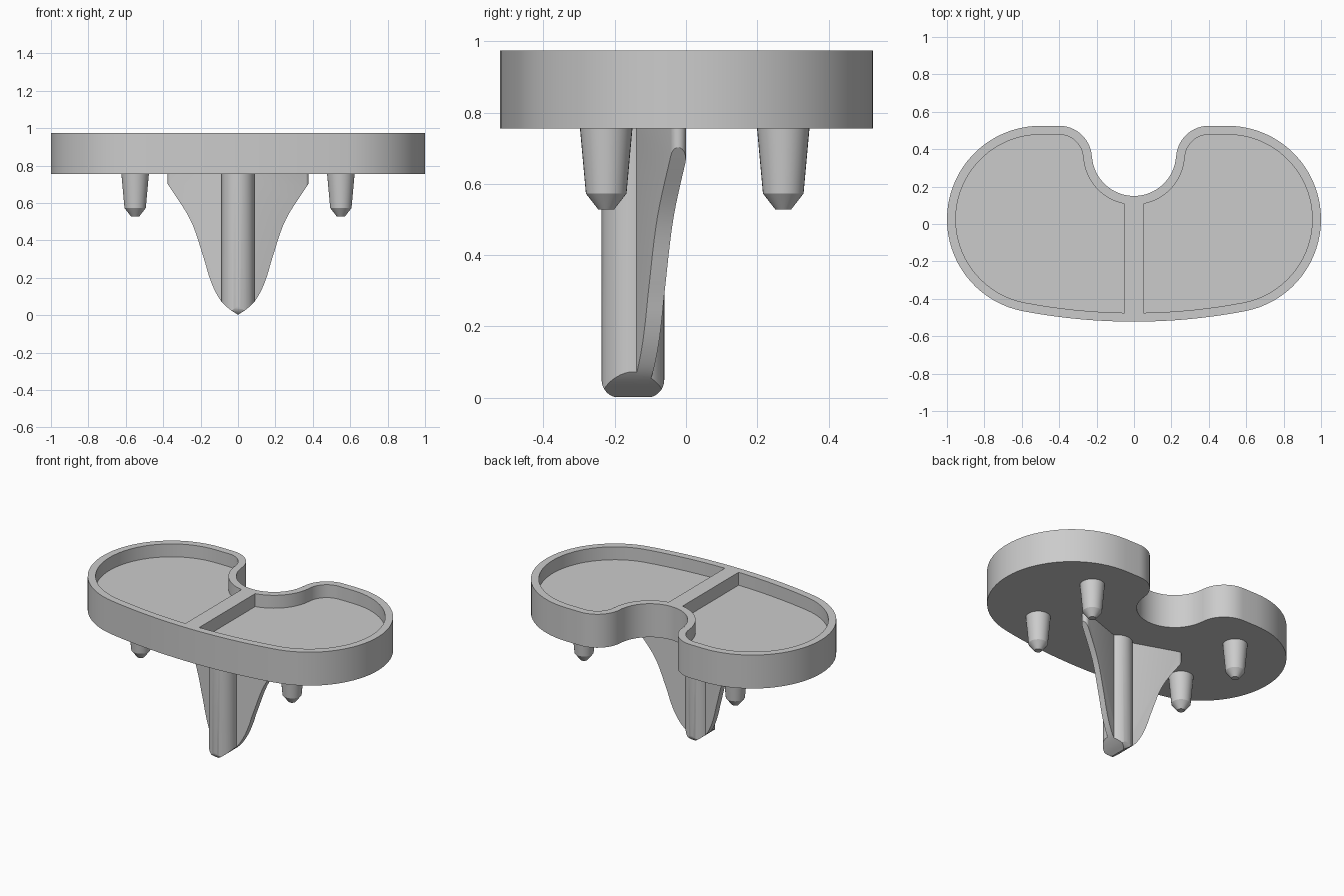
import bpy, bmesh, math
from mathutils import Vector

if "Cube" in bpy.data.objects:
    bpy.data.objects.remove(bpy.data.objects["Cube"])

grey = bpy.data.materials.new("plain grey")
grey.diffuse_color = (0.6, 0.6, 0.6, 1)
grey.use_nodes = True
grey.node_tree.nodes["Principled BSDF"].inputs["Base Color"].default_value = grey.diffuse_color


def arc(cx, cy, r, a0, a1, n):
    """Points along an arc, angles in degrees."""
    return [(cx + r * math.cos(math.radians(a0 + (a1 - a0) * i / n)),
             cy + r * math.sin(math.radians(a0 + (a1 - a0) * i / n))) for i in range(n + 1)]


def spline(pts, n=6):
    """Smooth curve through the points."""
    p = [Vector(q) for q in pts]
    p = [2 * p[0] - p[1]] + p + [2 * p[-1] - p[-2]]
    out = []
    for a, b, c, d in zip(p, p[1:], p[2:], p[3:]):
        for i in range(n):
            t = i / n
            out.append(tuple(0.5 * (2 * b + (c - a) * t + (2 * a - 5 * b + 4 * c - d) * t * t
                                    + (3 * b - a - 3 * c + d) * t ** 3)))
    return out + [tuple(pts[-1])]


def prism(name, pts, lo, hi, place=lambda u, v, w: (u, v, w)):
    """Extrude a 2D outline from lo to hi."""
    bm = bmesh.new()
    clean = [p for i, p in enumerate(pts) if math.dist(p, pts[i - 1]) > 1e-4]
    f = bm.faces.new([bm.verts.new(place(u, v, lo)) for u, v in clean])
    top = bmesh.ops.extrude_face_region(bm, geom=[f])["geom"]
    shift = Vector(place(0, 0, hi)) - Vector(place(0, 0, lo))
    bmesh.ops.translate(bm, vec=shift, verts=[v for v in top if isinstance(v, bmesh.types.BMVert)])
    bmesh.ops.recalc_face_normals(bm, faces=bm.faces)
    mesh = bpy.data.meshes.new(name)
    bm.to_mesh(mesh)
    bm.free()
    mesh.materials.append(grey)
    ob = bpy.data.objects.new(name, mesh)
    bpy.context.collection.objects.link(ob)
    return ob


def select(ob):
    bpy.ops.object.select_all(action='DESELECT')
    ob.select_set(True)
    bpy.context.view_layer.objects.active = ob


def boolean(ob, cutter, op):
    m = ob.modifiers.new("cut", 'BOOLEAN')
    m.operation, m.object, m.solver = op, cutter, 'EXACT'
    select(ob)
    bpy.ops.object.modifier_apply(modifier=m.name)
    bpy.data.objects.remove(cutter)


def smooth(ob):
    select(ob)
    bpy.ops.object.shade_smooth_by_angle(angle=math.radians(25))


def mirrored(pts):
    return [(-x, y) for x, y in reversed(pts)]


def half_outline(inset, x_min):
    """Right half of the kidney outline, from the front middle round to the notch."""
    tilt = 10.8
    big = 0.494 / math.sin(math.radians(tilt)) * 0.19 + 0.5 + 2.168   # broad front arc
    cy = 0.025 + (big - 0.5) * math.cos(math.radians(tilt))
    big = 0.5 / math.sin(math.radians(tilt)) + 0.5
    cy = 0.025 + (big - 0.5) * math.cos(math.radians(tilt))
    r_front, r_notch = big - inset, 0.225 + inset
    start = -90 + math.degrees(math.asin(x_min / r_front))
    end = -90 + math.degrees(math.asin(x_min / r_notch))
    return (arc(0, cy, r_front, start, -90 + tilt, 8)
            + arc(0.5, 0.025, 0.5 - inset, -90 + tilt, 90, 36)
            + arc(0.4, 0.35, 0.175 - inset, 90, 183.6, 14)
            + arc(0, 0.375, r_notch, -3.6, end, 16))


# Tray with two pockets either side of a divider
half = half_outline(0, 0)
tray = prism("tray", half + mirrored(half), 0.755, 0.975)
pocket = half_outline(0.047, 0.05)
for pts in (pocket, mirrored(pocket)):
    boolean(tray, prism("pocket_cutter", pts, 0.89, 1.1), 'DIFFERENCE')
smooth(tray)

# Tapering sweep that trims the stem and fins
sweep = spline([(0, 0.002), (0.045, 0.032), (0.09, 0.075), (0.128, 0.14), (0.157, 0.215),
                (0.188, 0.32), (0.255, 0.51), (0.378, 0.705)])
sweep += [(0.45, 0.82)]
sweep_outline = sweep + mirrored(sweep)


def trim(ob):
    cutter = prism("sweep_cutter", sweep_outline, -1, 1, lambda u, v, w: (u, w, v))
    boolean(ob, cutter, 'INTERSECT')


# Round stem with rounded front and back corners at the foot
stem = prism("stem", arc(0, -0.149, 0.088, 0, 360, 48)[:-1], -0.05, 0.76)
trim(stem)
foot = [(-0.25, 0.9)] + [(-0.25, 0.06)] + arc(-0.187, 0.05, 0.05, 180, 270, 8) \
    + arc(-0.111, 0.05, 0.05, 270, 360, 8) + [(-0.05, 0.06), (-0.05, 0.9)]
boolean(stem, prism("foot_cutter", foot, -1, 1, lambda u, v, w: (w, u, v)), 'INTERSECT')
smooth(stem)

# Swept back fins with round outer edges
lean = math.degrees(math.atan2(0.124, 0.355))
plan = arc(0.355, -0.022, 0.0215, lean - 90, lean + 90, 12) \
    + arc(0, -0.146, 0.0215, lean + 90, lean + 270, 6)
for name, pts in (("right_fin", plan), ("left_fin", mirrored(plan))):
    fin = prism(name, pts, 0.0, 0.76)
    trim(fin)
    smooth(fin)

# Four tapered pegs with blunt conical tips
rings = [(0.528, 0.022), (0.573, 0.057), (0.76, 0.074)]
for side, x in (("left", -0.55), ("right", 0.55)):
    for end, y in (("front", -0.224), ("back", 0.273)):
        bm = bmesh.new()
        loops = [[bm.verts.new((x + px, y + py, z)) for px, py in arc(0, 0, r, 0, 360, 32)[:-1]]
                 for z, r in rings]
        for a, b in zip(loops, loops[1:]):
            for i in range(32):
                j = (i + 1) % 32
                bm.faces.new((a[i], a[j], b[j], b[i]))
        bm.faces.new(loops[0][::-1])
        bm.faces.new(loops[-1])
        mesh = bpy.data.meshes.new(f"{side}_{end}_peg")
        bm.to_mesh(mesh)
        bm.free()
        mesh.materials.append(grey)
        peg = bpy.data.objects.new(mesh.name, mesh)
        bpy.context.collection.objects.link(peg)
        smooth(peg)
